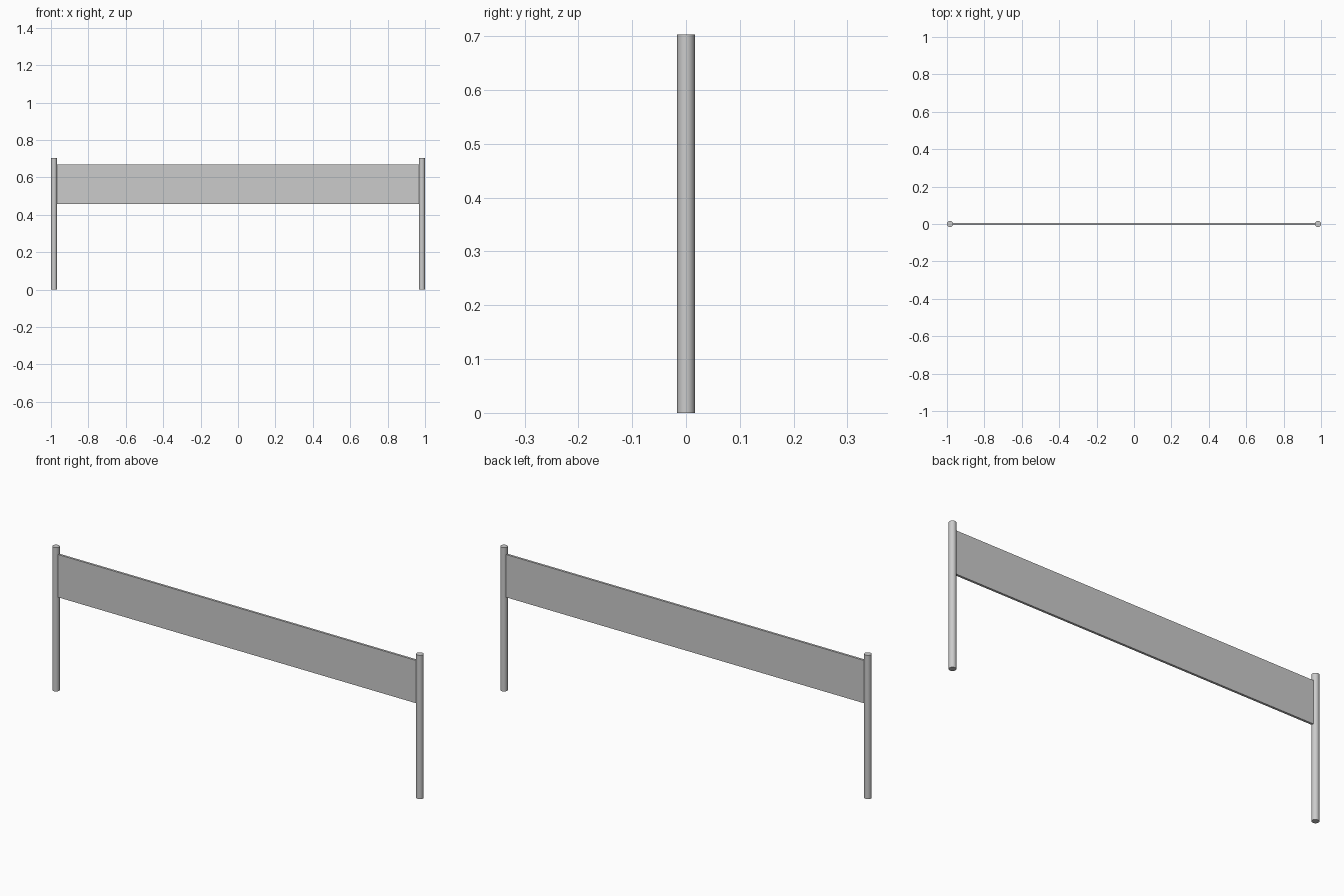
import bpy
import math

if "Cube" in bpy.data.objects:
    bpy.data.objects.remove(bpy.data.objects["Cube"])

POST_R, POST_H = 0.0163, 0.703
POST_X = 1 - POST_R


def post(name, x):
    bpy.ops.mesh.primitive_cylinder_add(vertices=32, radius=POST_R, depth=POST_H,
                                        location=(x, 0, POST_H / 2))
    ob = bpy.context.object
    ob.name = name
    bpy.ops.object.shade_smooth_by_angle(angle=math.radians(30))


# round upright posts at both ends
for side, sign in (("left", -1), ("right", 1)):
    post(side + "_post", sign * POST_X)

# thin barrier board spanning between the posts
z0, z1 = 0.459, 0.668
bpy.ops.mesh.primitive_cube_add(size=1, location=(0, 0, (z0 + z1) / 2))
board = bpy.context.object
board.name = "barrier_board"
board.scale = (2 * (POST_X - POST_R) + 0.002, 0.011, z1 - z0)
bpy.ops.object.transform_apply(location=False, rotation=False, scale=True)
